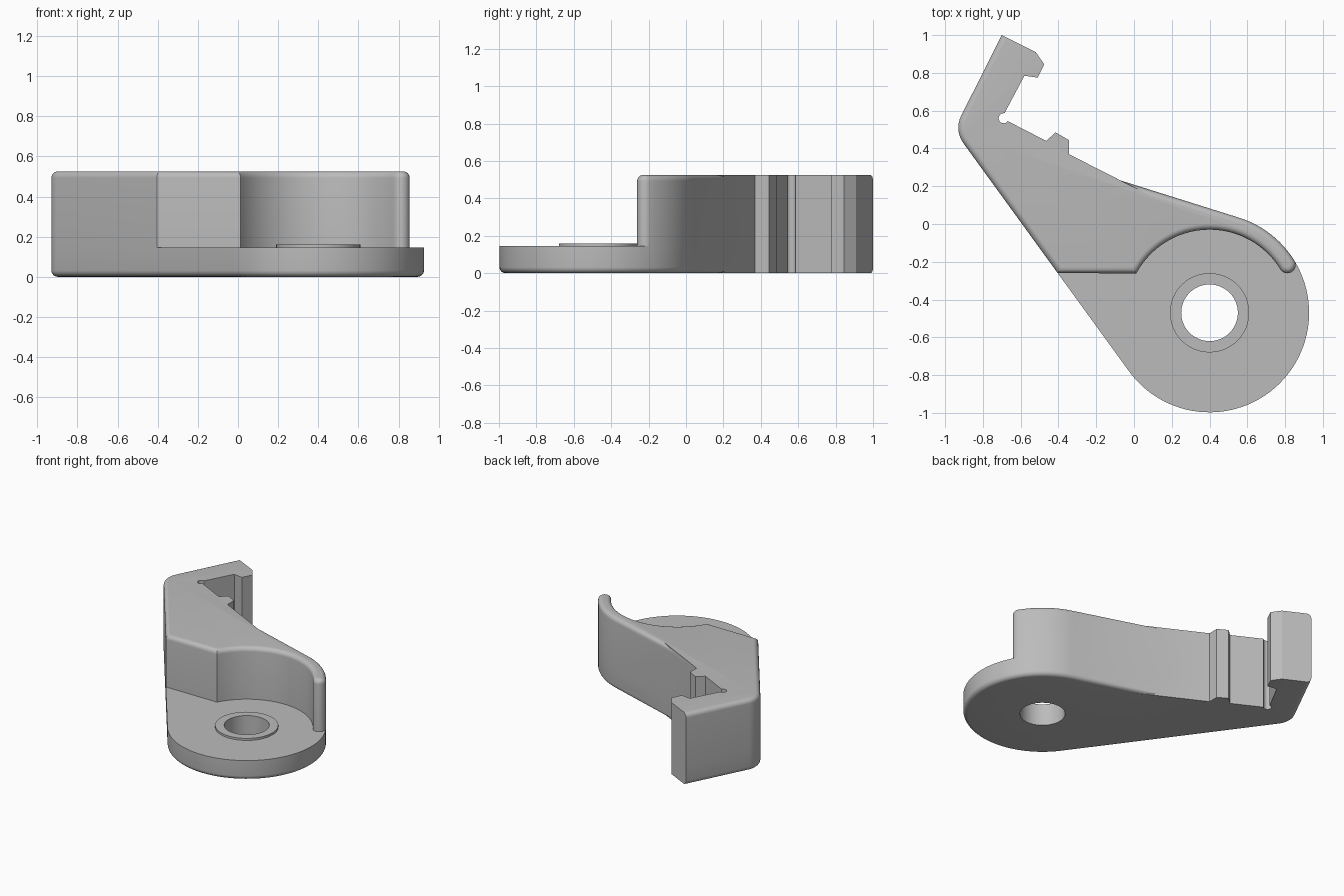
import bpy
import bmesh
from math import sin, cos, pi, radians
from mathutils import Vector

old = bpy.data.objects.get("Cube")
if old:
    bpy.data.objects.remove(old)

FLOOR, TOP, RIM, FILLET = 0.145, 0.525, 0.16, 0.032
PIVOT, DISC_R, POCKET_R, HOLE_R, RING_R = (0.4, -0.47), 0.527, 0.44, 0.15, 0.21
TIP_ANGLE = 31.5


def arc(centre, radius, start, end, steps):
    angles = [radians(start + (end - start) * i / steps) for i in range(steps + 1)]
    return [Vector((centre[0] + radius * cos(a), centre[1] + radius * sin(a))) for a in angles]


def points(*pairs):
    return [Vector(p) for p in pairs]


# Outline shared by the base plate and the tall arm, counter-clockwise
disc_edge = arc(PIVOT, DISC_R, TIP_ANGLE, 72.6, 12)
hook = points((-0.07, 0.23), (-0.345, 0.37), (-0.345, 0.445), (-0.415, 0.485), (-0.465, 0.44))
hook += arc((-0.69, 0.56), 0.027, -35, -280, 10)
hook += points((-0.58, 0.785), (-0.51, 0.775), (-0.475, 0.845), (-0.52, 0.91), (-0.7, 1.0))
corner = arc((-0.79, 0.51), 0.14, 153, 216, 12)
shared = disc_edge + hook + corner + points((-0.404, -0.26))
sharp_edges = range(len(disc_edge), len(disc_edge) + len(hook) - 1)

# Remainders: round plate below, pocket wall and rounded arm tip above
plate_rest = arc(PIVOT, DISC_R, 216, 360 + TIP_ANGLE, 48)[:-1]
mid_r = (DISC_R + POCKET_R) / 2
tip_centre = arc(PIVOT, mid_r, TIP_ANGLE, TIP_ANGLE, 1)[0]
pocket_rest = arc(PIVOT, POCKET_R, 151.7, TIP_ANGLE, 32)[:-1]
pocket_rest += arc(tip_centre, (DISC_R - POCKET_R) / 2, TIP_ANGLE + 180, TIP_ANGLE + 360, 12)[:-1]

bm = bmesh.new()
cache = {}


def vert(p, z):
    key = (round(p[0], 5), round(p[1], 5), round(z, 5))
    if key not in cache:
        cache[key] = bm.verts.new(key)
    return cache[key]


def inset(outline, depth):
    """Move the filleted edges inward, sliding along the sharp ones."""
    n = len(outline)
    normals = []
    for i in range(n):
        d = (outline[(i + 1) % n] - outline[i]).normalized()
        normals.append(Vector((-d.y, d.x)))
    result = []
    for i, p in enumerate(outline):
        a, b = normals[i - 1], normals[i]
        da = 0 if (i - 1) % n in sharp_edges else depth
        db = 0 if i in sharp_edges else depth
        det = a.x * b.y - a.y * b.x
        if abs(det) < 0.005:
            result.append(p + a * max(da, db))
        else:
            result.append(p + Vector((da * b.y - db * a.y, a.x * db - b.x * da)) / det)
    return result


def loft(rings):
    for low, high in zip(rings, rings[1:]):
        for i in range(len(low)):
            j = (i + 1) % len(low)
            bm.faces.new((low[i], low[j], high[j], high[i]))


def loop_edges(ring):
    found = []
    for i, v in enumerate(ring):
        w = ring[(i + 1) % len(ring)]
        found.append(bm.edges.get((v, w)) or bm.edges.new((v, w)))
    return found


def ring_at(outline, z):
    return [vert(p, z) for p in outline]


def fill(outer, inner):
    bmesh.ops.triangle_fill(bm, use_beauty=True, edges=loop_edges(outer) + loop_edges(inner))


steps = [i / 6 * pi / 2 for i in range(7)]
plate, arm = shared + plate_rest, shared + pocket_rest

# Plate wall with rounded lower edge
plate_rings = [ring_at(inset(plate, FILLET * (1 - sin(t))), FILLET * (1 - cos(t))) for t in steps]
plate_rings.append(ring_at(plate, FLOOR))
loft(plate_rings)

# Arm wall with rounded upper edge and flat top
arm_rings = [ring_at(arm, FLOOR)]
arm_rings += [ring_at(inset(arm, FILLET * (1 - sin(t))), TOP - FILLET * (1 - cos(t)))
              for t in reversed(steps)]
loft(arm_rings)
bm.faces.new(arm_rings[-1])

# Pivot hole and its raised rim
hole = arc(PIVOT, HOLE_R, 0, 360, 48)[:-1]
rim = arc(PIVOT, RING_R, 0, 360, 48)[:-1]
hole_rings = [ring_at(rim, FLOOR), ring_at(rim, RIM), ring_at(hole, RIM), ring_at(hole, 0)]
loft(hole_rings)

# Underside and ledge around the pivot
fill(plate_rings[0], hole_rings[-1])
ledge = [shared[-1]] + plate_rest + [shared[0]] + pocket_rest[::-1]
fill(ring_at(ledge, FLOOR), hole_rings[0])

bmesh.ops.recalc_face_normals(bm, faces=bm.faces[:])
mesh = bpy.data.meshes.new("pivot_lever")
bm.to_mesh(mesh)
bm.free()
lever = bpy.data.objects.new("pivot_lever", mesh)
bpy.context.collection.objects.link(lever)

# Plain grey finish
grey = bpy.data.materials.new("plain_grey")
grey.use_nodes = True
colour = (0.5, 0.5, 0.5, 1)
grey.diffuse_color = colour
grey.node_tree.nodes["Principled BSDF"].inputs["Base Color"].default_value = colour
mesh.materials.append(grey)

bpy.ops.object.select_all(action='DESELECT')
lever.select_set(True)
bpy.context.view_layer.objects.active = lever
bpy.ops.object.shade_smooth_by_angle(angle=radians(25))
